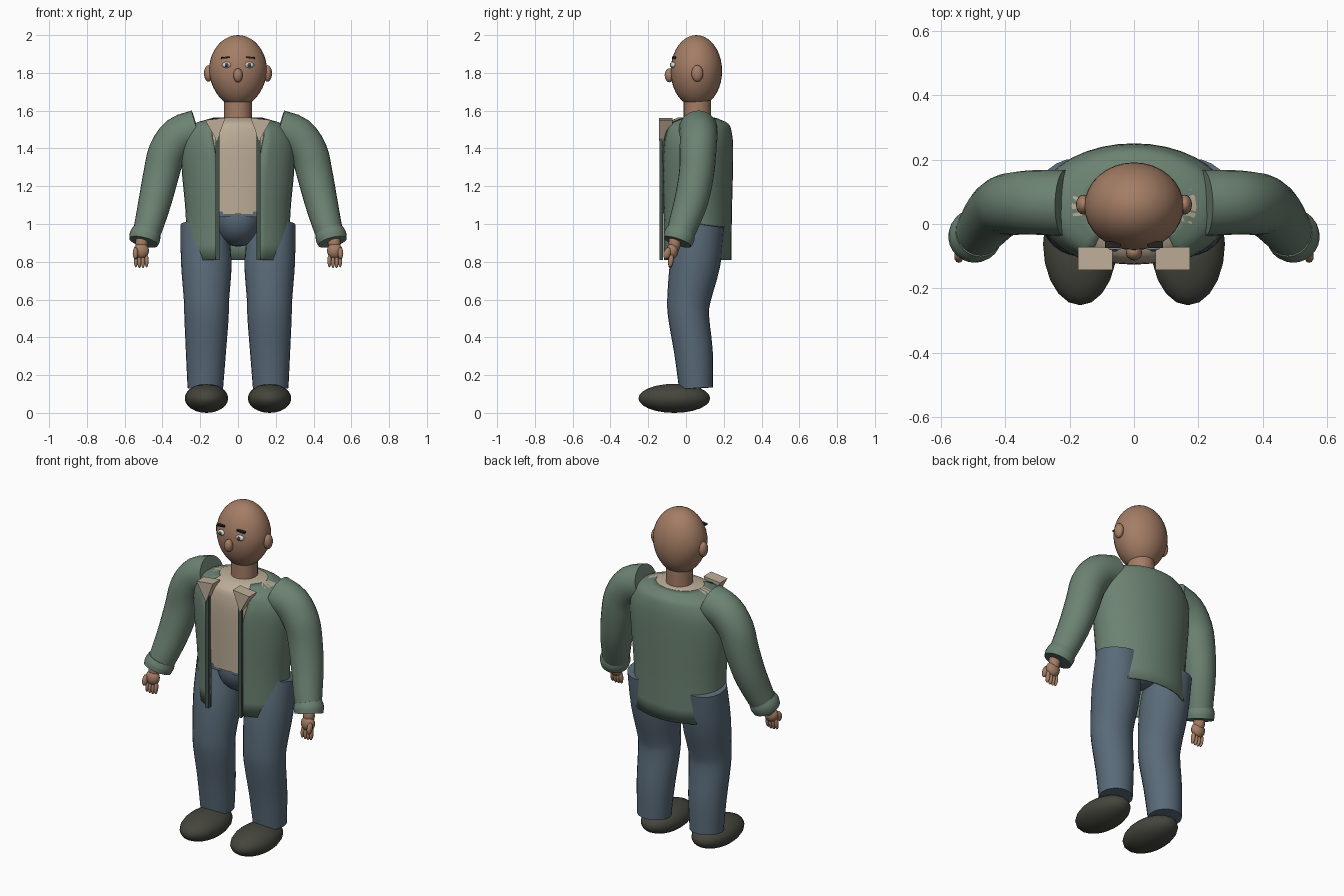
import bpy, bmesh
from math import sin, cos, asin, pi, radians
from mathutils import Vector, Matrix

if "Cube" in bpy.data.objects:
    bpy.data.objects.remove(bpy.data.objects["Cube"])


def material(name, r, g, b):
    m = bpy.data.materials.new(name)
    m.use_nodes = True
    m.diffuse_color = (r, g, b, 1)
    m.node_tree.nodes["Principled BSDF"].inputs["Base Color"].default_value = (r, g, b, 1)
    return m


SKIN = material("skin brown", 0.37, 0.205, 0.13)
GREEN = material("jacket green", 0.15, 0.225, 0.17)
DARK_GREEN = material("placket dark green", 0.06, 0.09, 0.07)
DENIM = material("denim blue", 0.1, 0.145, 0.19)
BEIGE = material("shirt beige", 0.51, 0.42, 0.315)
SHOE = material("shoe charcoal", 0.06, 0.06, 0.047)
BROW = material("brow dark", 0.02, 0.016, 0.013)
WHITE = material("eye white", 0.7, 0.68, 0.65)
IRIS = material("iris slate", 0.05, 0.07, 0.09)


def finish(name, bm, mat, angle=40):
    bmesh.ops.recalc_face_normals(bm, faces=bm.faces[:])
    me = bpy.data.meshes.new(name)
    bm.to_mesh(me)
    bm.free()
    me.materials.append(mat)
    ob = bpy.data.objects.new(name, me)
    bpy.context.collection.objects.link(ob)
    bpy.ops.object.select_all(action="DESELECT")
    ob.select_set(True)
    bpy.context.view_layer.objects.active = ob
    bpy.ops.object.shade_smooth_by_angle(angle=radians(angle))
    return ob


def ball(name, loc, radii, mat, segs=24, rings=14, rot=0):
    bm = bmesh.new()
    m = Matrix.Translation(loc) @ Matrix.Rotation(rot, 4, "X") @ Matrix.Diagonal((*radii, 1))
    bmesh.ops.create_uvsphere(bm, u_segments=segs, v_segments=rings, radius=1, matrix=m)
    return finish(name, bm, mat, 60)


def box(name, loc, size, mat, tilt=0):
    bm = bmesh.new()
    m = Matrix.Translation(loc) @ Matrix.Rotation(tilt, 4, "Y") @ Matrix.Diagonal((*size, 1))
    bmesh.ops.create_cube(bm, size=1, matrix=m)
    return finish(name, bm, mat)


def skin_rings(bm, rings, closed=True):
    rows = [[bm.verts.new(p) for p in ring] for ring in rings]
    n = len(rows[0])
    for a, b in zip(rows, rows[1:]):
        for i in range(n if closed else n - 1):
            j = (i + 1) % n
            bm.faces.new((a[i], a[j], b[j], b[i]))
    return rows


def smooth_path(keys, steps=3):
    """Catmull-Rom resampling of tuples."""
    keys = [Vector(k) for k in keys]
    pts = [2 * keys[0] - keys[1]] + keys + [2 * keys[-1] - keys[-2]]
    out = []
    for a, b, c, d in zip(pts, pts[1:], pts[2:], pts[3:]):
        for s in range(steps):
            t = s / steps
            out.append(0.5 * (2 * b + (c - a) * t + (2 * a - 5 * b + 4 * c - d) * t * t
                              + (3 * b - a - 3 * c + d) * t ** 3))
    return out + [keys[-1]]


def tube(name, keys, mat, side=1, segs=20, caps=True):
    """Tube along (x, y, z, radius across, radius in depth) keys."""
    path = smooth_path([Vector(k) for k in keys])
    ctr = [Vector((p[0] * side, p[1], p[2])) for p in path]
    rings = []
    for i, c in enumerate(ctr):
        t = (ctr[min(i + 1, len(ctr) - 1)] - ctr[max(i - 1, 0)]).normalized()
        u = Vector((0, 1, 0)).cross(t).normalized()
        v = t.cross(u)
        rings.append([c + u * path[i][3] * cos(2 * pi * k / segs)
                      + v * path[i][4] * sin(2 * pi * k / segs) for k in range(segs)])
    bm = bmesh.new()
    rows = skin_rings(bm, rings)
    if caps:
        bm.faces.new(rows[0])
        bm.faces.new(rows[-1])
    return finish(name, bm, mat)


# Torso outline: height, half width, half depth, half width of the front opening
MID_Y = 0.055
TORSO = [(0.81, 0.275, 0.185, 0.1), (1.05, 0.277, 0.188, 0.1), (1.25, 0.295, 0.193, 0.105),
         (1.4, 0.302, 0.195, 0.125), (1.48, 0.28, 0.188, 0.14), (1.53, 0.235, 0.17, 0.13),
         (1.56, 0.14, 0.11, 0.1)]
outline = smooth_path(TORSO)

# Open jacket shell
rings = []
for z, rx, ry, w in outline:
    gap = asin(w / rx)
    angles = [gap + (2 * pi - 2 * gap) * k / 32 for k in range(33)]
    rings.append([(rx * sin(a), MID_Y - ry * cos(a), z) for a in angles])
bm = bmesh.new()
skin_rings(bm, rings, closed=False)
jacket = finish("jacket_body", bm, GREEN)
shell = jacket.modifiers.new("thickness", "SOLIDIFY")
shell.thickness = 0.008
shell.offset = -1

# Shirt inside the jacket, closed at the neck
rings = [[((rx - 0.014) * sin(2 * pi * k / 32), MID_Y - (ry - 0.014) * cos(2 * pi * k / 32), z + 0.004)
          for k in range(32)] for z, rx, ry, w in outline if z > 1.04]
bm = bmesh.new()
rows = skin_rings(bm, rings)
for row in (rows[0], rows[-1]):
    bm.faces.new(row)
finish("shirt", bm, BEIGE)

# Hips and waistband
ball("hips", (0, MID_Y, 1.035), (0.135, 0.165, 0.155), DENIM)
box("waistband", (0, -0.104, 1.052), (0.2, 0.012, 0.03), DENIM)

# Neck and head
tube("neck", [(0, 0.06, 1.52, 0.073, 0.073), (0, 0.06, 1.66, 0.073, 0.073)], SKIN)
head = ball("head", (0, MID_Y, 1.81), (0.154, 0.136, 0.19), SKIN, 32, 20)
for v in head.data.vertices:
    if v.co.z < 1.81:
        v.co.x *= 1 - 0.5 * (1.81 - v.co.z)
ball("nose", (0, -0.088, 1.787), (0.025, 0.025, 0.037), SKIN, 16, 10)
ball("mouth", (0, -0.056, 1.722), (0.03, 0.006, 0.008), SKIN, 12, 8)

LEG = [(0.18, 0.085, 1.005, 0.124, 0.12), (0.168, 0.05, 0.8, 0.134, 0.133),
       (0.167, 0.015, 0.6, 0.12, 0.115), (0.167, 0.015, 0.5, 0.117, 0.108),
       (0.17, 0.04, 0.32, 0.106, 0.102), (0.173, 0.053, 0.13, 0.094, 0.09)]
SLEEVE = [(0.215, 0.065, 1.5, 0.105, 0.103), (0.31, 0.067, 1.465, 0.105, 0.1),
          (0.375, 0.063, 1.38, 0.1, 0.097), (0.405, 0.056, 1.27, 0.095, 0.093),
          (0.437, 0.03, 1.13, 0.088, 0.09), (0.47, -0.012, 1.0, 0.078, 0.08),
          (0.495, -0.04, 0.92, 0.07, 0.07)]
CUFF = [(0.482, -0.028, 0.965, 0.075, 0.076), (0.492, -0.036, 0.935, 0.083, 0.083),
        (0.5, -0.046, 0.905, 0.078, 0.078)]

for label, s in (("left", 1), ("right", -1)):
    # Face details
    ball(label + "_ear", (0.157 * s, 0.06, 1.797), (0.023, 0.031, 0.044), SKIN, 16, 10)
    ball(label + "_eye", (0.06 * s, -0.067, 1.842), (0.025, 0.016, 0.016), WHITE, 16, 10)
    ball(label + "_iris", (0.06 * s, -0.079, 1.842), (0.011, 0.007, 0.011), IRIS, 12, 8)
    box(label + "_brow", (0.066 * s, -0.064, 1.881), (0.048, 0.02, 0.009), BROW, 0.1 * s)

    # Legs and shoes
    tube(label + "_trouser_leg", LEG, DENIM, s, 24)
    ball(label + "_shoe", (0.167 * s, -0.062, 0.077), (0.115, 0.19, 0.077), SHOE, 20, 12)

    # Sleeves and cuffs
    tube(label + "_sleeve", SLEEVE, GREEN, s, 24)
    tube(label + "_cuff", CUFF, GREEN, s, 24)

    # Hand with four fingers and a thumb
    ball(label + "_wrist", (0.51 * s, -0.06, 0.9), (0.033, 0.032, 0.05), SKIN, 12, 8)
    ball(label + "_palm", (0.512 * s, -0.072, 0.858), (0.042, 0.032, 0.042), SKIN, 14, 10)
    for k in range(4):
        ball(f"{label}_finger_{k + 1}", ((0.484 + 0.019 * k) * s, -0.08, 0.806 - 0.004 * (k in (1, 2))),
             (0.011, 0.014, 0.036), SKIN, 10, 8, -0.15)
    ball(label + "_thumb", (0.543 * s, -0.1, 0.845), (0.015, 0.019, 0.032), SKIN, 10, 8, -0.3)

    # Jacket front edge and shirt collar wing
    box(label + "_placket", (0.108 * s, -0.13, 1.15), (0.022, 0.018, 0.68), DARK_GREEN)
    bm = bmesh.new()
    wing = [(0.066, 1.562), (0.174, 1.55), (0.112, 1.44)]
    rows = skin_rings(bm, [[(x * s, y, z) for x, z in wing] for y in (-0.143, -0.072)])
    for row in rows:
        bm.faces.new(row)
    finish(label + "_collar_wing", bm, BEIGE)
